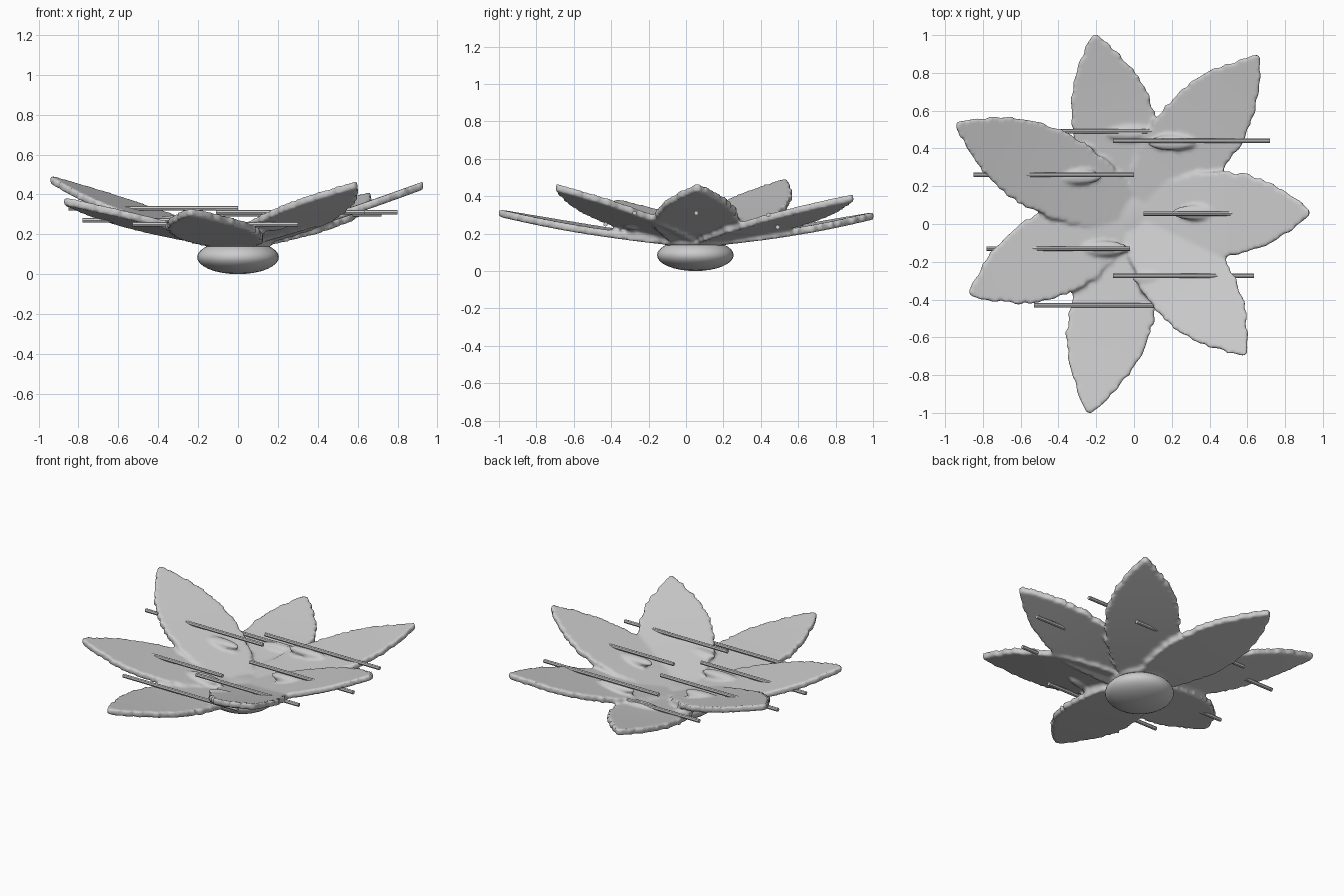
import bpy, bmesh, math, random
from mathutils import Matrix, Vector

random.seed(4)
if "Cube" in bpy.data.objects:
    bpy.data.objects.remove(bpy.data.objects["Cube"])

grey = bpy.data.materials.new("stone grey")
grey.use_nodes = True
grey.diffuse_color = (0.6, 0.6, 0.6, 1)
grey.node_tree.nodes["Principled BSDF"].inputs["Base Color"].default_value = (0.6, 0.6, 0.6, 1)

CENTRE = Vector((0, 0.05, 0.145))
WIDTHS = [(0, .09), (.2, .17), (.35, .215), (.5, .225), (.65, .205),
          (.78, .16), (.9, .085), (.96, .045), (1, .012)]


def half_width(t):
    for (a, wa), (b, wb) in zip(WIDTHS, WIDTHS[1:]):
        if t <= b:
            return wa + (wb - wa) * (t - a) / (b - a)
    return WIDTHS[-1][1]


def finish(bm, name):
    mesh = bpy.data.meshes.new(name)
    bm.to_mesh(mesh)
    bm.free()
    mesh.materials.append(grey)
    obj = bpy.data.objects.new(name, mesh)
    bpy.context.collection.objects.link(obj)
    return obj


def smooth(obj):
    for o in bpy.context.selected_objects:
        o.select_set(False)
    obj.select_set(True)
    bpy.context.view_layer.objects.active = obj
    bpy.ops.object.shade_smooth_by_angle(angle=math.radians(40))


def add_petal(bm, tip):
    """Thick leaf-shaped blade from the centre to the tip with a ragged rim."""
    axis = Vector(tip) - CENTRE
    side = Vector((-axis.y, axis.x, 0)).normalized()
    rows, cols = 44, 8
    grid = []
    for i in range(rows + 1):
        t = i / rows
        row = []
        for j in range(cols + 1):
            s = 2 * j / cols - 1
            w = half_width(t)
            if abs(s) == 1 and t < 0.97:
                w += random.uniform(-0.009, 0.009)
            p = CENTRE + axis * t + side * (s * w)
            p.z -= 0.012 * math.sin(math.pi * t)
            row.append(bm.verts.new(p))
        grid.append(row)
    faces = []
    for a, b in zip(grid, grid[1:]):
        for j in range(cols):
            faces.append(bm.faces.new((a[j], b[j], b[j + 1], a[j + 1])))
    # close the blade with an upper and a lower skin
    bmesh.ops.recalc_face_normals(bm, faces=faces)
    ext = bmesh.ops.extrude_face_region(bm, geom=faces, use_keep_orig=True)
    top = [g for g in ext["geom"] if isinstance(g, bmesh.types.BMVert)]
    for v in top:
        v.co.z += 0.02
    for row in grid:
        for v in row:
            v.co.z -= 0.02


def add_ball(bm, centre, size):
    bmesh.ops.create_uvsphere(bm, u_segments=32, v_segments=16, radius=1,
                              matrix=Matrix.Translation(centre) @ Matrix.Diagonal((*size, 1)))


# Seven petals fused around a small bowl
TIPS = [(-.21, 1.0, .295), (.66, .89, .39), (.93, .06, .445), (.59, -.69, .445),
        (-.24, -1.0, .31), (-.87, -.37, .365), (-.94, .53, .475)]
bm = bmesh.new()
for tip in TIPS:
    add_petal(bm, tip)
add_ball(bm, (0, .05, .15), (.17, .17, .035))

# Swellings where the rods pass through the petals
for spot in [(.33, .06, .27), (.2, .43, .27), (-.02, .48, .22), (.12, -.29, .24),
             (-.16, -.13, .22), (-.3, .25, .27)]:
    add_ball(bm, spot, (.13, .04, .025))
bmesh.ops.recalc_face_normals(bm, faces=bm.faces)
petals = finish(bm, "petals")
fuse = petals.modifiers.new("fuse", "REMESH")
fuse.mode = "VOXEL"
fuse.voxel_size = 0.011
fuse.use_smooth_shade = True
soften = petals.modifiers.new("soften", "SMOOTH")
soften.factor = 0.5
soften.iterations = 3

# Rounded base under the petals
bm = bmesh.new()
add_ball(bm, (0, .05, .085), (.205, .205, .085))
smooth(finish(bm, "base"))

# Thin level rods: start x, end x, y, z
RODS = [(-.11, .72, .44, .30), (.05, .80, .055, .31), (-.11, .635, -.275, .31),
        (-.78, -.02, -.13, .27), (-.85, 0, .26, .33), (-.53, .30, -.43, .25),
        (-.44, .39, .49, .235)]
for n, (x0, x1, y, z) in enumerate(RODS, 1):
    bm = bmesh.new()
    place = Matrix.Translation(((x0 + x1) / 2, y, z)) @ Matrix.Rotation(math.pi / 2, 4, "Y")
    bmesh.ops.create_cone(bm, cap_ends=True, segments=8, radius1=.012, radius2=.012,
                          depth=x1 - x0, matrix=place)
    smooth(finish(bm, f"rod_{n}"))
